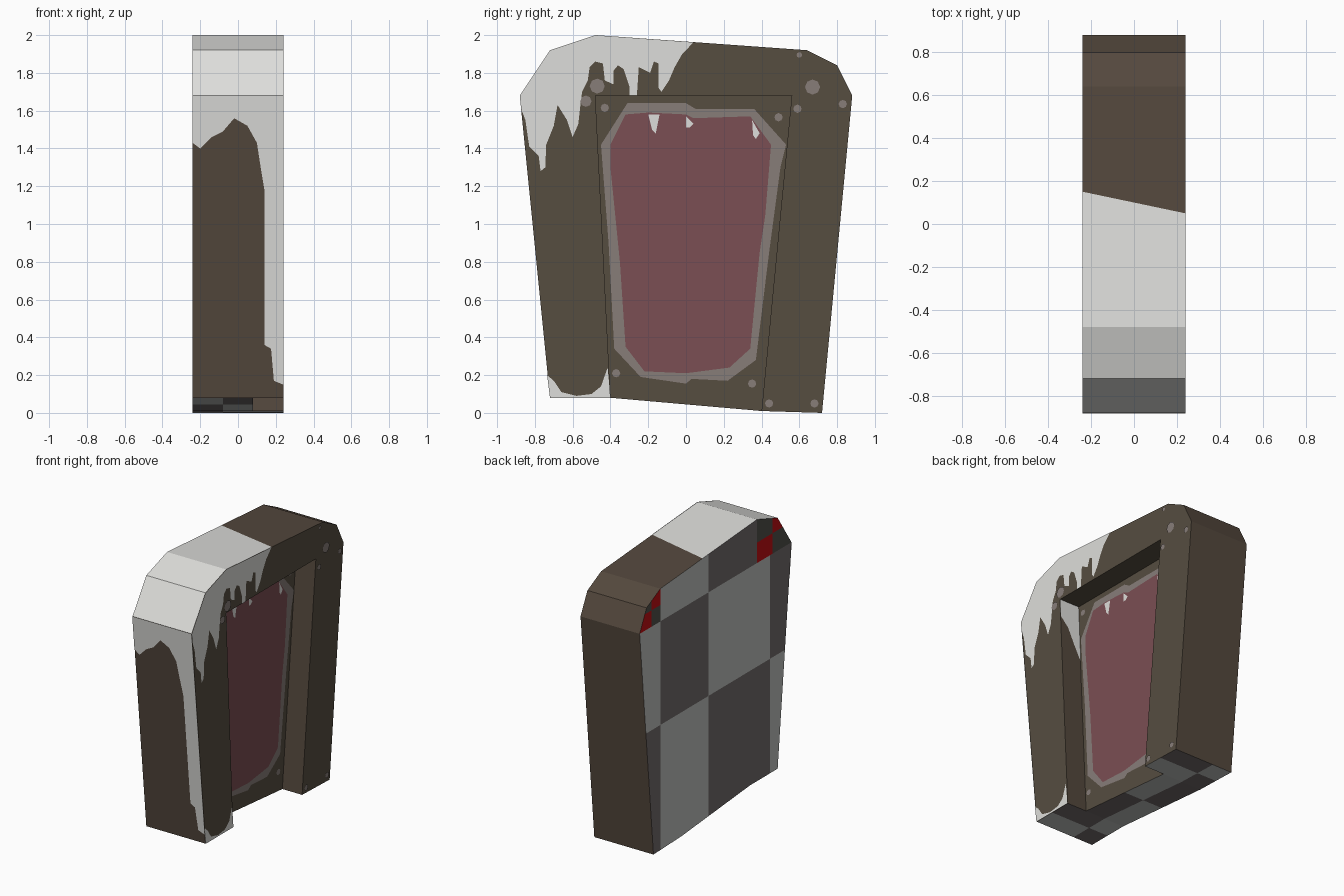
import bpy, bmesh, math
from mathutils import Vector

if "Cube" in bpy.data.objects:
    bpy.data.objects.remove(bpy.data.objects["Cube"])

def srgb(c):
    c /= 255
    return c / 12.92 if c < 0.04045 else ((c + 0.055) / 1.055) ** 2.4

# Palette
COLOURS = {
    "dark_brown": (86, 77, 64), "warm_brown": (84, 72, 61), "snow_white": (222, 222, 219),
    "stone_grey": (135, 125, 121), "dull_red": (123, 78, 83), "check_light": (190, 192, 190),
    "check_dark": (114, 107, 107), "bright_red": (195, 14, 18), "charcoal": (80, 80, 74)}
NAMES = list(COLOURS)
MATS = []
for name, rgb in COLOURS.items():
    m = bpy.data.materials.new(name)
    m.diffuse_color = [srgb(c) for c in rgb] + [1]
    m.use_nodes = True
    m.node_tree.nodes["Principled BSDF"].inputs["Base Color"].default_value = m.diffuse_color
    MATS.append(m)
ID = {n: i for i, n in enumerate(NAMES)}

def finish(name, bm, mats):
    me = bpy.data.meshes.new(name)
    bm.to_mesh(me)
    bm.free()
    for m in mats:
        me.materials.append(m)
    ob = bpy.data.objects.new(name, me)
    bpy.context.collection.objects.link(ob)

# ---- Body: block with a doorway recess open at the bottom ----
XB, XP, XF = -0.24, 0.08, 0.24            # back, recess panel, front of the frame
OUTER = [(-0.40, 0.08), (-0.72, 0.08), (-0.88, 1.68), (-0.72, 1.92), (-0.48, 2.0),
         (0.64, 1.92), (0.80, 1.84), (0.88, 1.68), (0.72, 0.0), (0.40, 0.01)]
HOLE = [(0.40, 0.01), (0.56, 1.68), (-0.48, 1.68), (-0.40, 0.08)]
bm = bmesh.new()

def face(pts):
    return bm.faces.new([bm.verts.new(p) for p in pts])

def wall(a, b, x0, x1):
    face([(x0, *a), (x0, *b), (x1, *b), (x1, *a)])

face([(XB, *p) for p in OUTER])
face([(XF, *p) for p in OUTER + HOLE[1:3]])
face([(XP, *p) for p in HOLE])
for a, b in zip(OUTER, OUTER[1:]):
    wall(a, b, XB, XP)
    wall(a, b, XP, XF)
wall(OUTER[-1], OUTER[0], XB, XP)
for a, b in zip(HOLE, HOLE[1:]):
    wall(a, b, XP, XF)
bmesh.ops.remove_doubles(bm, verts=bm.verts, dist=0.0005)
bmesh.ops.recalc_face_normals(bm, faces=bm.faces)

def cut(pred, co, no):
    bm.normal_update()
    fs = [f for f in bm.faces if pred(f)]
    geom = fs + list({e for f in fs for e in f.edges}) + list({v for f in fs for v in f.verts})
    bmesh.ops.bisect_plane(bm, geom=geom, plane_co=co, plane_no=no, dist=0.0001)

def is_back(f):
    return f.normal.x < -0.9

def is_under(f):
    return f.normal.z < -0.9 and f.calc_center_median().z < 0.1

def is_top(f):
    return f.normal.z > 0.99

def left_corner(f):
    c = f.calc_center_median()
    return is_back(f) and c.z > 1.68 and c.y < -0.48

def right_corner(f):
    c = f.calc_center_median()
    return is_back(f) and c.z > 1.68 and c.y > 0.64

# Chequered cuts on the back, its corners, the underside; snow line on the top
for y in (0.64, 0.08, -0.63):
    cut(lambda f: is_back(f) and not left_corner(f), (0, y, 0), (0, 1, 0))
for z in (0.92, 1.68):
    cut(is_back, (0, 0, z), (0, 0, 1))
cut(lambda f: is_back(f) and f.calc_center_median().z > 1.68, (0, -0.48, 0), (0, 1, 0))
for pred, y, z in ((left_corner, -0.66, 1.83), (right_corner, 0.74, 1.80)):
    cut(pred, (0, y, 0), (0, 1, 0))
    cut(pred, (0, 0, z), (0, 0, 1))
for y in (-0.56, 0, 0.56):
    cut(is_under, (0, y, 0), (0, 1, 0))
cut(is_under, (-0.08, 0, 0), (1, 0, 0))
SNOW_N = Vector((0.21, 1, 0))
cut(is_top, (0, 0.10, 0), SNOW_N)

# Colours by direction and position
bm.normal_update()
for f in bm.faces:
    c, n = f.calc_center_median(), f.normal
    key = "dark_brown"
    if left_corner(f):
        key = "bright_red" if (c.y < -0.66) == (c.z > 1.83) else "charcoal"
    elif right_corner(f):
        key = "bright_red" if (c.y < 0.74) == (c.z > 1.80) else "charcoal"
    elif is_back(f):
        odd = sum(c.y > y for y in (0.64, 0.08, -0.63)) + sum(c.z > z for z in (0.92, 1.68))
        key = "check_dark" if odd % 2 else "check_light"
    elif is_under(f):
        odd = sum(c.y > y for y in (-0.56, 0, 0.56)) + (c.x > -0.08)
        key = "check_light" if odd % 2 else "check_dark"
    elif n.z > 0.3 and (c - Vector((0, 0.10, 0))).dot(SNOW_N) < 0:
        key = "snow_white"
    elif abs(n.y) > 0.7 or n.z > 0.3:
        key = "warm_brown"
    f.material_index = ID[key]
finish("arch_body", bm, MATS)

# ---- Painted details: thin flat plates just above the surface ----
def plate(name, colour, polys, to3d, normal, lift=0.003):
    b = bmesh.new()
    nv = Vector(normal).normalized()
    for pts in polys:
        f = b.faces.new([b.verts.new(Vector(to3d(*p)) + nv * lift) for p in pts])
        f.normal_update()
        if f.normal.dot(nv) < 0:
            f.normal_flip()
    finish(name, b, [MATS[ID[colour]]])

def disc(y, z, r, n=8):
    return [(y + r * math.cos(2 * math.pi * i / n), z + r * math.sin(2 * math.pi * i / n))
            for i in range(n)]

def on_frame(y, z):
    return (XF, y, z)

def on_panel(y, z):
    return (XP, y, z)

def on_front(x, z):
    return (x, -0.72 - 0.1 * (z - 0.08), z)

def on_jamb(x, z):
    return (x, -0.40 - 0.05 * (z - 0.08), z)

SIDE = (1, 0, 0)
# Dripping snow on the frame face
drips = [(0.04, 1.962), (-0.02, 1.90), (-0.06, 1.83), (-0.09, 1.76), (-0.13, 1.70), (-0.145, 1.72),
         (-0.145, 1.85), (-0.17, 1.86), (-0.19, 1.80), (-0.25, 1.83), (-0.26, 1.68), (-0.30, 1.68),
         (-0.30, 1.73), (-0.33, 1.82), (-0.36, 1.84), (-0.385, 1.81), (-0.385, 1.74), (-0.43, 1.76),
         (-0.44, 1.85), (-0.48, 1.86), (-0.51, 1.83), (-0.52, 1.76), (-0.55, 1.70), (-0.56, 1.62),
         (-0.57, 1.53), (-0.60, 1.46), (-0.63, 1.55), (-0.68, 1.63), (-0.70, 1.52), (-0.74, 1.42),
         (-0.745, 1.30), (-0.77, 1.28), (-0.78, 1.36), (-0.83, 1.41), (-0.85, 1.55), (-0.873, 1.61),
         (-0.88, 1.68), (-0.72, 1.92), (-0.48, 2.0)]
foot = [(-0.72, 0.08), (-0.735, 0.20), (-0.70, 0.17), (-0.66, 0.11), (-0.58, 0.09), (-0.50, 0.10),
        (-0.45, 0.14), (-0.415, 0.24), (-0.40, 0.08)]
plate("frame_snow", "snow_white", [drips, foot], on_frame, SIDE)

# Snow running down the front edge
front = [(-0.24, 1.68), (-0.24, 1.43), (-0.20, 1.40), (-0.14, 1.46), (-0.08, 1.49), (-0.02, 1.56),
         (0.05, 1.52), (0.10, 1.43), (0.12, 1.30), (0.14, 1.18), (0.14, 0.36), (0.175, 0.34),
         (0.19, 0.17), (0.24, 0.15), (0.24, 1.68)]
plate("front_snow", "snow_white", [front], on_front, (0, -1, -0.1))
jamb = [(0.24, 1.68), (0.08, 1.68), (0.08, 1.25), (0.13, 1.36), (0.18, 1.48), (0.24, 1.55)]
plate("jamb_snow", "snow_white", [jamb], on_jamb, (0, 1, 0.05))

# Recessed panel: grey border, red field, snow flecks
border = [(-0.31, 1.64), (0.0, 1.64), (0.05, 1.61), (0.36, 1.61), (0.53, 1.42), (0.50, 1.30),
          (0.44, 0.85), (0.37, 0.28), (0.22, 0.17), (0.03, 0.18), (0.0, 0.155), (-0.24, 0.19),
          (-0.38, 0.34), (-0.41, 0.90), (-0.45, 1.42)]
field = [(-0.32, 1.58), (-0.20, 1.59), (0.0, 1.58), (0.04, 1.56), (0.34, 1.57), (0.45, 1.42),
         (0.42, 1.05), (0.39, 0.85), (0.34, 0.34), (0.23, 0.24), (0.0, 0.21), (-0.22, 0.22),
         (-0.32, 0.35), (-0.35, 0.80), (-0.40, 1.30), (-0.40, 1.42)]
flecks = [[(-0.20, 1.58), (-0.14, 1.58), (-0.16, 1.48), (-0.18, 1.50)],
          [(0.0, 1.57), (0.04, 1.53), (0.02, 1.51), (0.0, 1.51)],
          [(0.35, 1.55), (0.39, 1.48), (0.37, 1.45), (0.355, 1.47)]]
plate("panel_border", "stone_grey", [border], on_panel, SIDE)
plate("panel_field", "dull_red", [field], on_panel, SIDE, 0.006)
plate("panel_flecks", "snow_white", flecks, on_panel, SIDE, 0.009)

# Rivets and chips
plate("panel_rivets", "stone_grey", [disc(y, z, 0.022) for y, z in
      ((-0.43, 1.615), (0.49, 1.565), (-0.37, 0.21), (0.35, 0.155))], on_panel, SIDE)
plate("frame_rivets", "stone_grey", [disc(*d) for d in
      ((0.59, 1.61, 0.022), (0.83, 1.635, 0.022), (0.60, 1.895, 0.015), (0.67, 1.725, 0.04),
       (0.44, 0.05, 0.022), (0.68, 0.05, 0.022), (-0.47, 1.73, 0.04), (-0.53, 1.65, 0.03))],
      on_frame, SIDE, 0.006)
